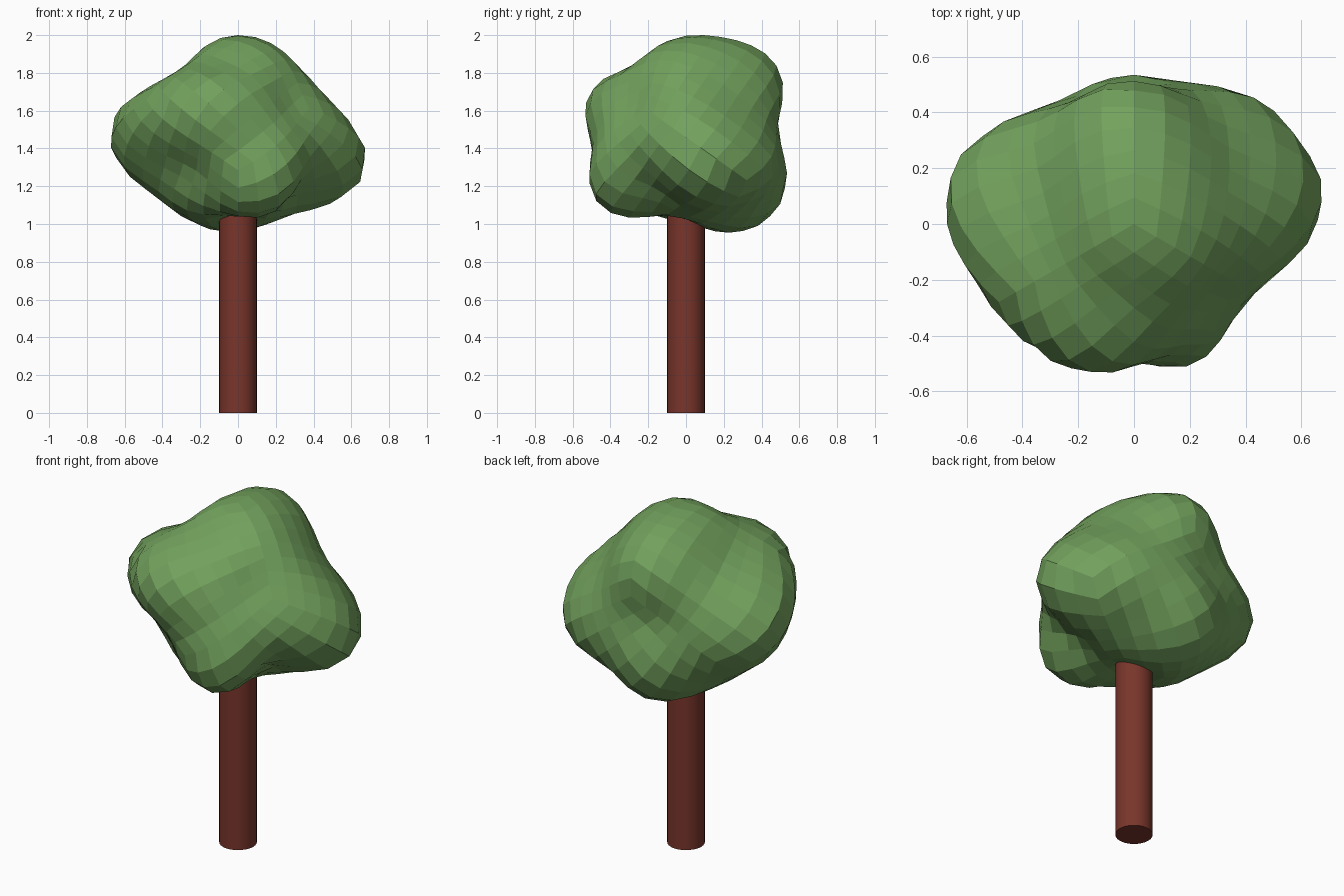
import bpy, bmesh, math
from mathutils import Vector, Matrix

if "Cube" in bpy.data.objects:
    bpy.data.objects.remove(bpy.data.objects["Cube"])


def material(name, color):
    m = bpy.data.materials.new(name)
    m.diffuse_color = (*color, 1)
    m.use_nodes = True
    m.node_tree.nodes["Principled BSDF"].inputs["Base Color"].default_value = m.diffuse_color
    return m


# Trunk: plain round post
bpy.ops.mesh.primitive_cylinder_add(vertices=32, radius=0.1, depth=1.15, location=(0, 0, 0.575))
trunk = bpy.context.object
trunk.name = "trunk"
trunk.data.materials.append(material("bark", (0.19, 0.036, 0.024)))
bpy.ops.object.shade_smooth_by_angle(angle=math.radians(30))

# Canopy: key points on the lumps and hollows of the foliage
CENTRE = Vector((0, 0, 1.46))
BASE = 0.53
SHARPNESS = 11
KEYS = [
    # crown and upper slopes
    (0.02, 0.02, 2.0), (0.35, 0.1, 1.78), (-0.35, 0.0, 1.78), (-0.08, -0.3, 1.83),
    (-0.05, 0.38, 1.93), (-0.05, 0.51, 1.76), (-0.35, 0.2, 1.74), (0.35, 0.3, 1.65),
    (0.27, -0.27, 1.65), (-0.18, -0.46, 1.75), (-0.31, 0.36, 1.69),
    # left and front-left lump
    (-0.68, 0.08, 1.47), (-0.6, 0.27, 1.4), (-0.57, 0.08, 1.25), (-0.58, 0.0, 1.66),
    (-0.58, -0.2, 1.52), (-0.41, -0.41, 1.57), (-0.1, -0.535, 1.58),
    # front hollow and low front lump
    (-0.23, -0.32, 1.29), (-0.45, -0.17, 1.29), (0.1, -0.49, 1.42), (0.23, -0.49, 1.21),
    (0.15, -0.35, 1.05), (0.39, -0.27, 1.33), (0.3, -0.14, 1.17),
    # right and back-right lump
    (0.68, 0.07, 1.32), (0.5, 0.06, 1.12), (0.46, 0.43, 1.27), (0.28, 0.49, 1.27),
    # back
    (-0.06, 0.53, 1.27), (-0.1, 0.46, 1.48), (0.15, 0.49, 1.5), (-0.36, 0.41, 1.43),
    (-0.05, 0.4, 1.0),
    # underside
    (-0.1, 0.2, 0.96), (0.3, 0.2, 1.06), (0.0, -0.08, 1.05), (-0.3, -0.15, 1.09),
    (-0.4, 0.12, 1.12),
]
offsets = [Vector(k) - CENTRE for k in KEYS]
dirs = [o.normalized() for o in offsets]
weights = [0.0] * len(dirs)


def radius(d):
    return BASE + sum(w * math.exp(SHARPNESS * (d.dot(k) - 1)) for w, k in zip(weights, dirs))


# settle the bump heights so the surface passes through the key points
for _ in range(40):
    for i, (o, d) in enumerate(zip(offsets, dirs)):
        weights[i] += o.length - radius(d)

# Quad ball from a subdivided cube, one corner turned up, pushed out to the lumps
bm = bmesh.new()
bmesh.ops.create_cube(bm, size=2)
bmesh.ops.subdivide_edges(bm, edges=bm.edges[:], cuts=7, use_grid_fill=True)
turn = Matrix.Rotation(math.radians(45), 3, 'Z') @ \
    Vector((1, 1, 1)).rotation_difference(Vector((0, 0, 1))).to_matrix()
for v in bm.verts:
    d = turn @ Vector([math.tan(c * math.pi / 4) for c in v.co]).normalized()
    v.co = CENTRE + d * radius(d)
lift = 2.0 - max(v.co.z for v in bm.verts)
bmesh.ops.translate(bm, verts=bm.verts[:], vec=(0, 0, lift))
mesh = bpy.data.meshes.new("canopy")
bm.to_mesh(mesh)
bm.free()
canopy = bpy.data.objects.new("canopy", mesh)
bpy.context.collection.objects.link(canopy)
mesh.materials.append(material("leaves", (0.17, 0.36, 0.11)))
